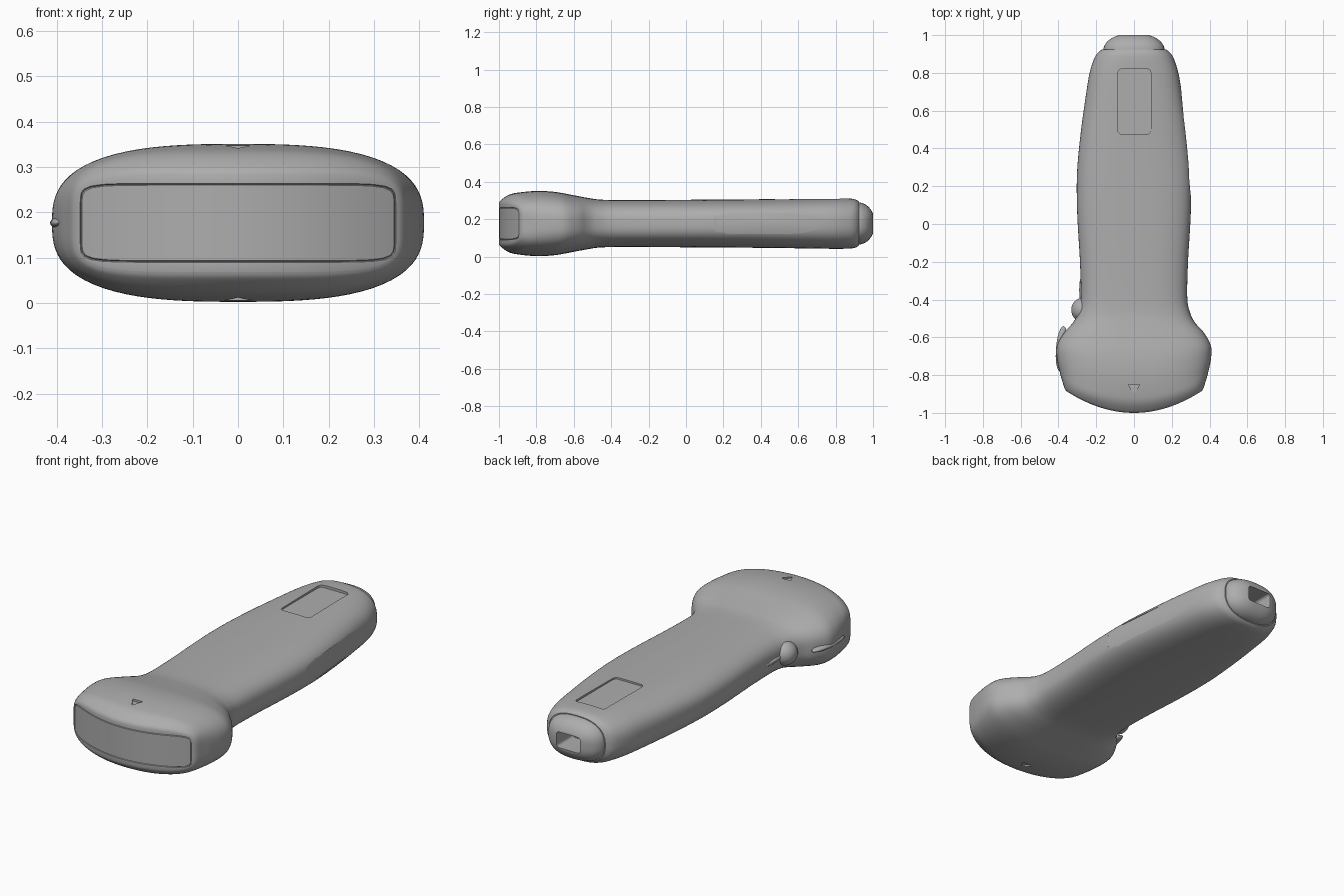
import bpy, bmesh, math
from mathutils import Vector

if "Cube" in bpy.data.objects:
    bpy.data.objects.remove(bpy.data.objects["Cube"], do_unlink=True)

MID = 0.177   # height of the long axis
SEG = 96

grey = bpy.data.materials.new("matte_grey")
grey.use_nodes = True
grey.diffuse_color = (0.42, 0.42, 0.42, 1)
grey.node_tree.nodes["Principled BSDF"].inputs["Base Color"].default_value = (0.42, 0.42, 0.42, 1)


def finish(bm, name):
    bmesh.ops.remove_doubles(bm, verts=bm.verts, dist=0.00005)
    bmesh.ops.recalc_face_normals(bm, faces=bm.faces)
    mesh = bpy.data.meshes.new(name)
    bm.to_mesh(mesh)
    bm.free()
    mesh.materials.append(grey)
    obj = bpy.data.objects.new(name, mesh)
    bpy.context.collection.objects.link(obj)
    return obj


def select(obj):
    bpy.ops.object.select_all(action='DESELECT')
    obj.select_set(True)
    bpy.context.view_layer.objects.active = obj


def smooth_sections(pts, steps=5):
    """Catmull-Rom resampling of (y, half width, half height, squareness)."""
    pts = [Vector(p) for p in pts]
    ext = [pts[0]] + pts + [pts[-1]]
    out = []
    for a, b, c, d in zip(ext, ext[1:], ext[2:], ext[3:]):
        for i in range(steps):
            t = i / steps
            out.append(0.5 * (2 * b + (c - a) * t + (2 * a - 5 * b + 4 * c - d) * t * t
                              + (3 * b - 3 * c + d - a) * t ** 3))
    return out + [pts[-1]]


def loft(name, sections, bend=0.0):
    """Skin rounded-rectangle sections along y; the front bows back by bend * x^2."""
    bm = bmesh.new()
    rings = []
    for y, w, h, n in sections:
        k = bend * max(0.0, min(1.0, (-0.5 - y) / 0.5))
        ring = []
        for i in range(SEG):
            a = math.tau * i / SEG
            c, s = math.cos(a), math.sin(a)
            r = (abs(c) ** n + abs(s) ** n) ** (-1 / n)
            x = w * r * c
            ring.append(bm.verts.new((x, y + k * x * x, MID + h * r * s)))
        rings.append(ring)
    for r0, r1 in zip(rings, rings[1:]):
        for i in range(SEG):
            j = (i + 1) % SEG
            bm.faces.new((r0[i], r0[j], r1[j], r1[i]))
    if sections[0][2] > 0.001:
        bm.faces.new(rings[0])
    else:  # front collapses to a seam: stitch its upper and lower halves
        for i in range(1, SEG // 2):
            rings[0][SEG - i].co = rings[0][i].co
    bm.faces.new(rings[-1])
    return finish(bm, name)


def rounded_box(name, centre, size, axis, radius, turn=0.0):
    """Box with its four edges along the given axis rounded."""
    bm = bmesh.new()
    bmesh.ops.create_cube(bm, size=1)
    bmesh.ops.scale(bm, vec=size, verts=bm.verts)
    edges = [e for e in bm.edges
             if abs((e.verts[0].co - e.verts[1].co).normalized()[axis]) > 0.9]
    bmesh.ops.bevel(bm, geom=edges, offset=radius, segments=5, profile=0.5, affect='EDGES')
    obj = finish(bm, name)
    obj.location = centre
    obj.rotation_euler.z = turn
    return obj


def cut(targets, cutter):
    cutter.hide_render = True
    bpy.context.view_layer.update()
    for target in targets:
        mod = target.modifiers.new("recess", 'BOOLEAN')
        mod.operation = 'DIFFERENCE'
        mod.solver = 'EXACT'
        mod.object = cutter
        select(target)
        bpy.ops.object.modifier_apply(modifier=mod.name)
    bpy.data.objects.remove(cutter, do_unlink=True)


def ellipsoid(name, centre, radii, turn=0.0):
    bm = bmesh.new()
    bmesh.ops.create_uvsphere(bm, u_segments=32, v_segments=20, radius=1)
    bmesh.ops.scale(bm, vec=radii, verts=bm.verts)
    obj = finish(bm, name)
    obj.location = centre
    obj.rotation_euler.z = turn
    return obj


# Front window rings with a fine groove, then the head and handle
window = [(-1, 0.335, 0, 10), (-1, 0.338, 0.05, 10), (-1, 0.344, 0.083, 10),
          (-0.995, 0.346, 0.085, 10), (-1, 0.348, 0.087, 10)]
shell = smooth_sections([
    (-1, 0.357, 0.108, 5), (-0.99, 0.367, 0.124, 4.5), (-0.95, 0.379, 0.152, 3.6),
    (-0.9, 0.392, 0.165, 3.1), (-0.8, 0.408, 0.174, 2.8), (-0.7, 0.406, 0.169, 2.8),
    (-0.6, 0.37, 0.151, 2.8), (-0.53, 0.325, 0.138, 2.8), (-0.47, 0.297, 0.129, 2.8),
    (-0.39, 0.282, 0.126, 2.8), (-0.2, 0.286, 0.126, 2.8), (0.0, 0.298, 0.127, 2.8),
    (0.15, 0.303, 0.128, 2.8), (0.3, 0.3, 0.129, 2.8), (0.5, 0.28, 0.131, 2.8),
    (0.7, 0.252, 0.134, 2.7), (0.8, 0.235, 0.135, 2.6), (0.87, 0.213, 0.134, 2.5),
    (0.905, 0.193, 0.129, 2.5), (0.925, 0.168, 0.117, 2.5)])
body = loft("probe_body", window + shell, bend=0.9)

# Rounded end cap where the cable plugs in
cap = loft("end_cap", smooth_sections([
    (0.9, 0.164, 0.114, 2.5), (0.935, 0.16, 0.111, 2.5), (0.965, 0.142, 0.098, 2.5),
    (0.987, 0.112, 0.076, 2.7), (1.0, 0.08, 0.052, 3)]))

# Recesses: socket, top label, side label
cut([body, cap], rounded_box("socket_cutter", (0, 0.98, MID), (0.14, 0.24, 0.084), 1, 0.015))
cut([body], rounded_box("top_cutter", (0.002, 0.648, 0.348), (0.174, 0.345, 0.1), 2, 0.02))
cut([body], rounded_box("side_cutter", (0.318, 0.455, MID), (0.09, 0.6, 0.11), 0, 0.025,
                        turn=math.atan2(0.054, 0.6)))

# Triangular centre marks above and below the head
for side in (1, -1):
    bm = bmesh.new()
    bmesh.ops.create_cone(bm, cap_ends=True, segments=3, radius1=0.034, radius2=0.034, depth=0.04)
    xs = min(bm.verts, key=lambda v: abs(v.co.x)).co.copy()
    if xs.y > 0:
        for v in bm.verts:
            v.co.y *= -1
    mark = finish(bm, "mark_cutter")
    mark.location = (0, -0.868, MID + side * 0.18)
    cut([body], mark)

# Orientation knob and the slim ridges beside it
knob = ellipsoid("orientation_knob", (-0.27, -0.455, MID), (0.062, 0.065, 0.062))
ridges = [ellipsoid("head_ridge", (-0.383, -0.66, MID), (0.03, 0.12, 0.016), -0.08),
          ellipsoid("handle_ridge", (-0.274, -0.35, MID), (0.016, 0.08, 0.014))]

for obj in [body, cap, knob] + ridges:
    select(obj)
    bpy.ops.object.shade_smooth_by_angle(angle=math.radians(32))
